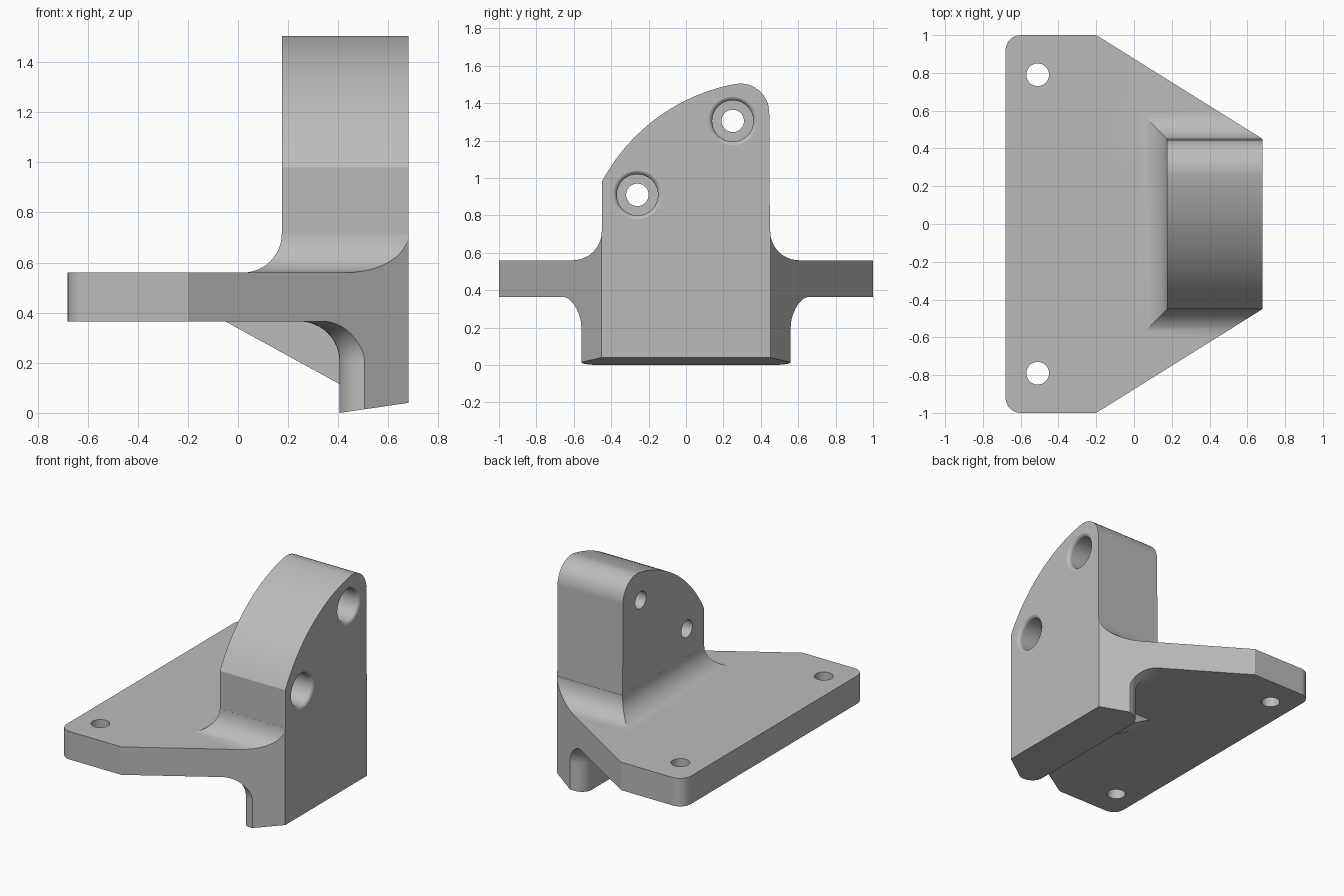
import bpy
import bmesh
from math import sin, cos, pi, radians, atan2, hypot

STEPS = 12
PLATE_LOW, PLATE_TOP = 0.365, 0.56
BACK = 0.68          # flat mounting face
OVER = 0.9           # rough stock runs past the face, then is trimmed

if "Cube" in bpy.data.objects:
    bpy.data.objects.remove(bpy.data.objects["Cube"], do_unlink=True)

gray = bpy.data.materials.new("matte gray")
gray.use_nodes = True
gray.diffuse_color = (0.5, 0.5, 0.5, 1)
gray.node_tree.nodes["Principled BSDF"].inputs["Base Color"].default_value = gray.diffuse_color


def loft(name, rings):
    """Solid skinned through rings that have equal point counts."""
    bm = bmesh.new()
    loops = [[bm.verts.new(p) for p in ring] for ring in rings]
    for a, b in zip(loops, loops[1:]):
        for i in range(len(a)):
            j = (i + 1) % len(a)
            bm.faces.new((a[i], a[j], b[j], b[i]))
    bm.faces.new(loops[0])
    bm.faces.new(loops[-1])
    bmesh.ops.recalc_face_normals(bm, faces=bm.faces)
    mesh = bpy.data.meshes.new(name)
    bm.to_mesh(mesh)
    bm.free()
    mesh.materials.append(gray)
    obj = bpy.data.objects.new(name, mesh)
    bpy.context.collection.objects.link(obj)
    return obj


def arc(cx, cy, r, start, end, n=STEPS):
    angles = [radians(start + (end - start) * i / n) for i in range(n + 1)]
    return [(cx + r * cos(a), cy + r * sin(a)) for a in angles]


def flat(points, z):
    return [(x, y, z) for x, y in points]


def across(points, x):
    return [(x, y, z) for y, z in points]


def circle(cx, cy, r):
    return arc(cx, cy, r, 0, 360, 48)[:-1]


def combine(target, tool, operation):
    mod = target.modifiers.new("combine", 'BOOLEAN')
    mod.operation, mod.solver, mod.object = operation, 'EXACT', tool
    bpy.context.view_layer.objects.active = target
    bpy.ops.object.modifier_apply(modifier=mod.name)
    bpy.data.objects.remove(tool, do_unlink=True)


# Base plate stock
stock = [(-0.9, -1.2), (OVER, -1.2), (OVER, 1.2), (-0.9, 1.2)]
bracket = loft("bracket", [flat(stock, PLATE_LOW), flat(stock, PLATE_TOP)])

# Upright lug with a curved top
big_x, big_z, big_r = 0.45, 0.5, 1.02
tip_y, tip_z = 0.29, 1.35
tangent = atan2(tip_z - big_z, tip_y - big_x) * 180 / pi
tip_r = big_r - hypot(tip_y - big_x, tip_z - big_z)
start = 180 - 28.1
profile = [(-0.45, 0.45)] + arc(big_x, big_z, big_r, start, tangent, 24)
profile += arc(tip_y, tip_z, tip_r, tangent, 0)[1:] + [(0.45, 0.45)]
profile = [(min(max(y, -0.45), 0.45), z) for y, z in profile]
lug = loft("lug", [across(profile, 0.175), across(profile, OVER)])
combine(bracket, lug, 'UNION')


# Mitred fillet around the foot of the lug
def foot_outline(d):
    return [(0.175 - d, -0.45 - d), (OVER, -0.45 - d), (OVER, 0.45 + d), (0.175 - d, 0.45 + d)]


R = 0.155
rings = [flat(foot_outline(R), 0.45)]
for i in range(STEPS + 1):
    a = pi / 2 * i / STEPS
    rings.append(flat(foot_outline(R * (1 - sin(a)) + 0.0003), PLATE_TOP + R * (1 - cos(a))))
combine(bracket, loft("lug_fillet", rings), 'UNION')


# Lower leg with rounded corners, flaring into the plate
def leg_outline(d):
    left = arc(0.505, 0.46, 0.1 + d, 90, 180)
    right = [(x, -y) for x, y in reversed(left)]
    return [(OVER, 0.56 + d)] + left + right + [(OVER, -0.56 - d)]


R = 0.16
rings = [[(x, y, 0.145 * (x - 0.405)) for x, y in leg_outline(0)]]
for i in range(STEPS + 1):
    a = pi / 2 * i / STEPS
    rings.append(flat(leg_outline(R * (1 - cos(a))), PLATE_LOW - R * (1 - sin(a))))
rings.append(flat(leg_outline(R), 0.45))
combine(bracket, loft("leg", rings), 'UNION')

# Triangular rib under the plate
side = [(-0.05, PLATE_LOW), (-0.05, 0.42), (0.5, 0.42), (0.5, 0.063)]
rib = loft("rib", [[(x, y, z) for x, z in side] for y in (-0.1, 0.1)])
combine(bracket, rib, 'UNION')

# Trim everything to the plan outline
half = [(BACK, 0.4505), (-0.2, 1)] + arc(-0.6, 0.92, 0.08, 90, 180, 8)
outline = half + [(x, -y) for x, y in reversed(half)]
combine(bracket, loft("trim", [flat(outline, -0.2), flat(outline, 1.8)]), 'INTERSECT')

# Mounting holes in the plate
for y in (-0.79, 0.79):
    hole = circle(-0.51, y, 0.06)
    combine(bracket, loft("plate_hole", [flat(hole, 0.2), flat(hole, 0.7)]), 'DIFFERENCE')

# Counterbored holes in the lug, with a softened mouth
for y, z in ((-0.26, 0.91), (0.25, 1.305)):
    steps = [(0.1, 0.06), (0.43, 0.06), (0.43, 0.11)]
    steps += [(BACK - 0.025 + 0.025 * sin(a), 0.135 - 0.025 * cos(a))
              for a in [radians(15 * i) for i in range(6)]]
    steps.append((BACK + 0.002, 0.136))
    bore = loft("lug_bore", [across(circle(y, z, r), x) for x, r in steps])
    combine(bracket, bore, 'DIFFERENCE')

# Smooth shading with crisp edges
bpy.ops.object.select_all(action='DESELECT')
bracket.select_set(True)
bpy.context.view_layer.objects.active = bracket
bpy.ops.object.shade_smooth_by_angle(angle=radians(25))
weighted = bracket.modifiers.new("even_normals", 'WEIGHTED_NORMAL')
weighted.keep_sharp = True
